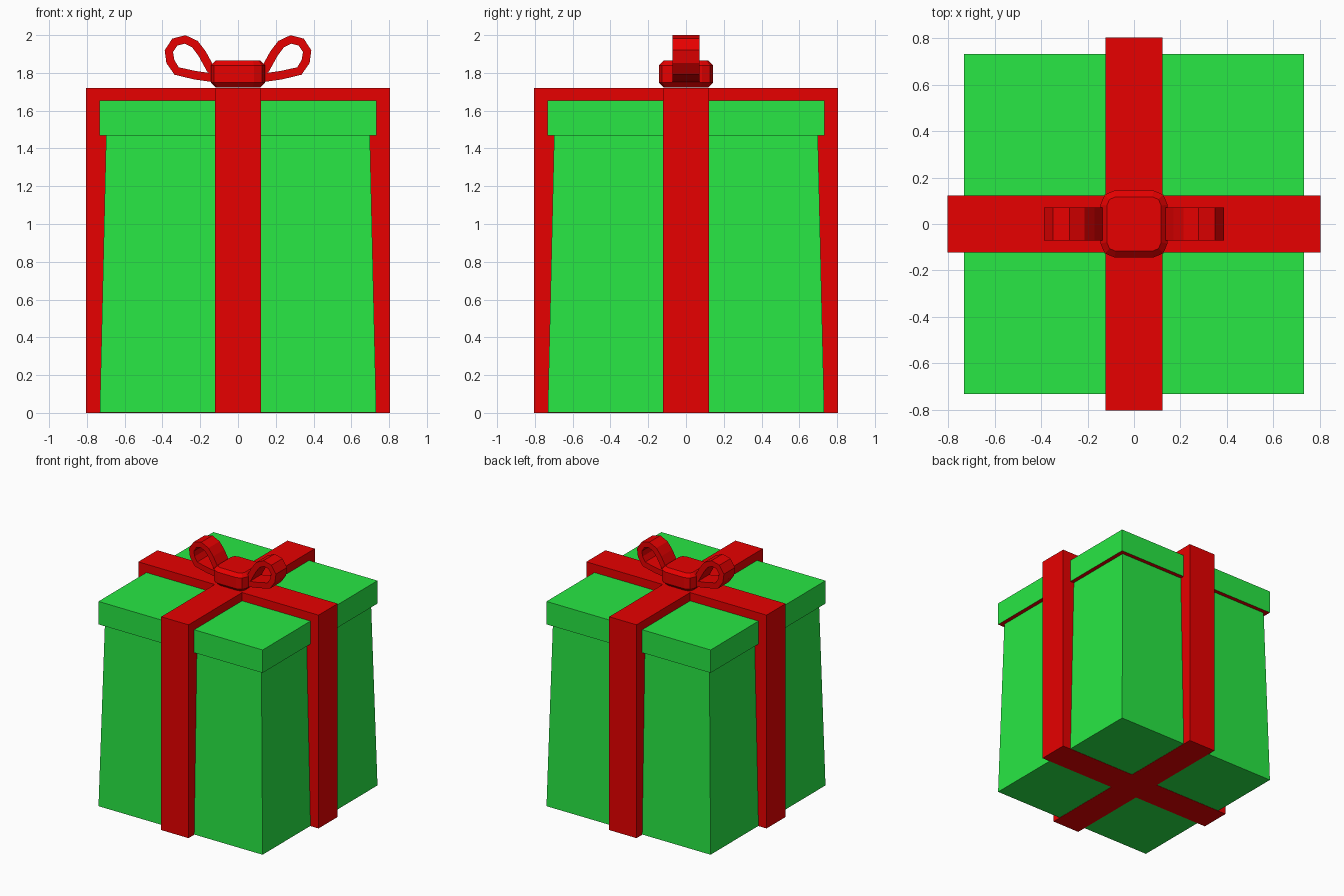
import bpy
import bmesh
from mathutils import Vector

if "Cube" in bpy.data.objects:
    bpy.data.objects.remove(bpy.data.objects["Cube"], do_unlink=True)


def make_material(name, rgb):
    mat = bpy.data.materials.new(name)
    mat.use_nodes = True
    mat.diffuse_color = (*rgb, 1)
    mat.node_tree.nodes["Principled BSDF"].inputs["Base Color"].default_value = (*rgb, 1)
    return mat


GREEN = make_material("green paper", (0.021, 0.8, 0.058))
RED = make_material("red ribbon", (0.8, 0.0, 0.0))


def make_object(name, bm, *materials):
    bmesh.ops.recalc_face_normals(bm, faces=bm.faces)
    mesh = bpy.data.meshes.new(name)
    bm.to_mesh(mesh)
    bm.free()
    for mat in materials:
        mesh.materials.append(mat)
    obj = bpy.data.objects.new(name, mesh)
    bpy.context.collection.objects.link(obj)


def block(half_x, half_y, bottom, top, top_scale=1.0):
    """Box between two heights, optionally tapered towards the top."""
    bm = bmesh.new()
    bmesh.ops.create_cube(bm, size=2)
    for v in bm.verts:
        upper = v.co.z > 0
        s = top_scale if upper else 1.0
        v.co = (v.co.x * half_x * s, v.co.y * half_y * s, top if upper else bottom)
    return bm


# Tapered box, raised a hair so the ribbon shows underneath
make_object("box_body", block(0.732, 0.732, 0.002, 1.5, 0.953), GREEN)

# Lid with a red underside
lid = block(0.732, 0.732, 1.468, 1.653)
lid.normal_update()
for f in lid.faces:
    f.material_index = 1 if f.normal.z < -0.5 else 0
make_object("lid", lid, GREEN, RED)

# Crossing ribbons wrapped around the box
make_object("ribbon_across", block(0.804, 0.122, 0, 1.72), RED)
make_object("ribbon_front_to_back", block(0.122, 0.804, 0, 1.72), RED)

# Knot: rounded in plan, then chamfered along the top and bottom rims
knot = block(0.144, 0.144, 1.722, 1.866)
upright = [e for e in knot.edges if abs(e.verts[0].co.z - e.verts[1].co.z) > 0.1]
bmesh.ops.bevel(knot, geom=upright, offset=0.06, segments=2, profile=0.5, affect="EDGES")
rims = [e for e in knot.edges if abs(e.verts[0].co.z - e.verts[1].co.z) < 0.01]
bmesh.ops.bevel(knot, geom=rims, offset=0.027, segments=1, affect="EDGES")
make_object("bow_knot", knot, RED)

# Bow loops: centre line of the band in x and z
LOOP = [(0.09, 1.765), (0.145, 1.82), (0.19, 1.902), (0.228, 1.952), (0.28, 1.977),
        (0.335, 1.963), (0.366, 1.915), (0.358, 1.86), (0.325, 1.81),
        (0.23, 1.788), (0.09, 1.768)]


def bow_loop(name, side, half_width=0.071, half_thick=0.0225):
    path = [Vector(p) for p in LOOP]
    bm = bmesh.new()
    rings = []
    for i, p in enumerate(path):
        t = (path[min(i + 1, len(path) - 1)] - path[max(i - 1, 0)]).normalized()
        n = Vector((-t.y, t.x)) * half_thick
        corners = [(p + n, -1), (p + n, 1), (p - n, 1), (p - n, -1)]
        rings.append([bm.verts.new((side * c.x, y * half_width, c.y)) for c, y in corners])
    for a, b in zip(rings, rings[1:]):
        for k in range(4):
            j = (k + 1) % 4
            bm.faces.new((a[k], a[j], b[j], b[k]))
    bm.faces.new(rings[0])
    bm.faces.new(rings[-1])
    make_object(name, bm, RED)


bow_loop("bow_loop_left", 1)
bow_loop("bow_loop_right", -1)
